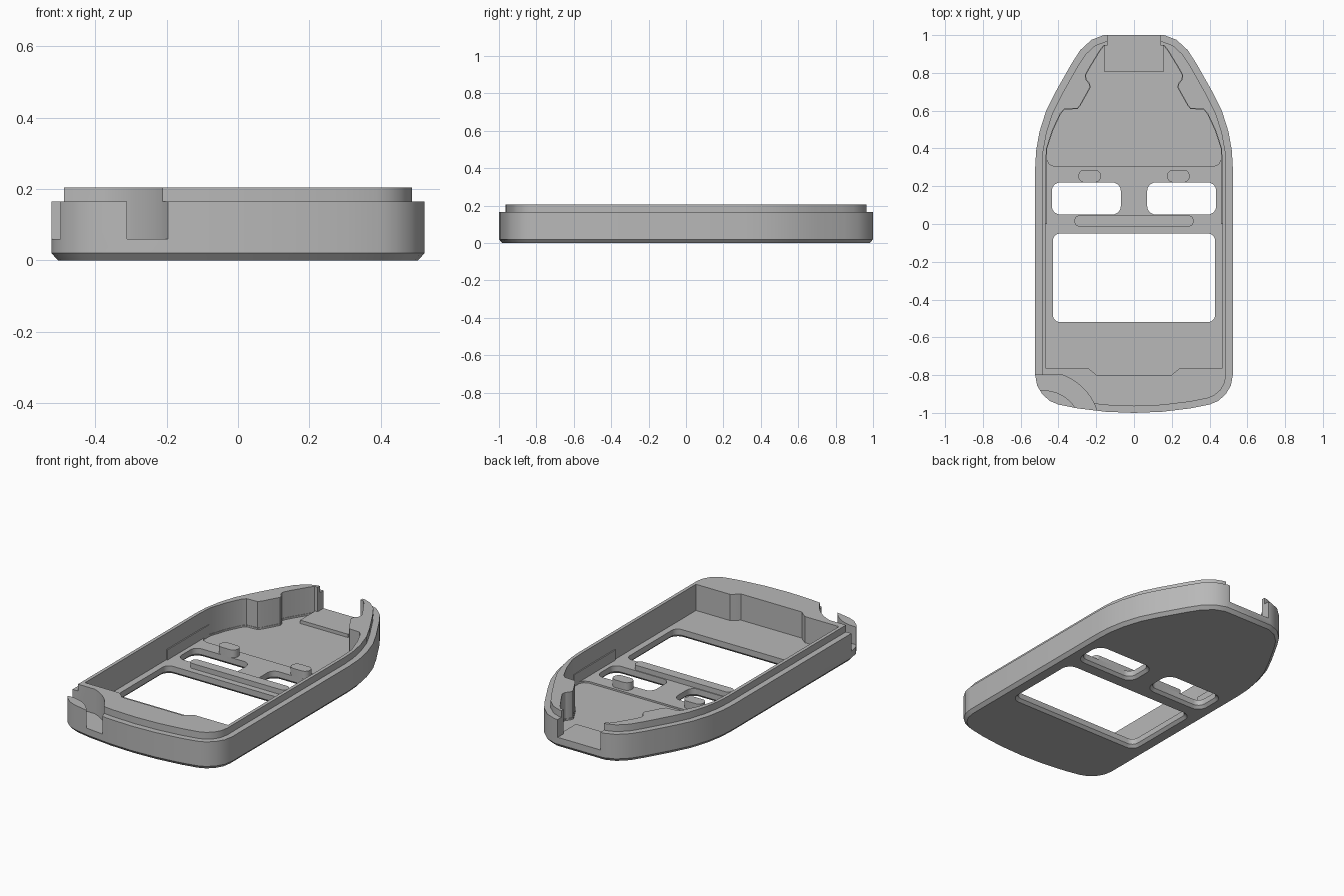
import bpy, bmesh, math
from mathutils import Vector

old = bpy.data.objects.get("Cube")
if old:
    bpy.data.objects.remove(old, do_unlink=True)

grey = bpy.data.materials.new("plain grey")
grey.use_nodes = True
grey.diffuse_color = (0.48, 0.48, 0.48, 1)
grey.node_tree.nodes["Principled BSDF"].inputs["Base Color"].default_value = (0.48, 0.48, 0.48, 1)


def mirrored(half):
    """Close a right-hand half outline (listed front to back) across x = 0."""
    return half + [(-x, y) for x, y in reversed(half) if x > 0]


def inset(points, d):
    """Mitred inset of a counter-clockwise outline."""
    result = []
    for i, p in enumerate(points):
        p = Vector(p)
        a = (p - Vector(points[i - 1])).normalized()
        b = (Vector(points[(i + 1) % len(points)]) - p).normalized()
        na, nb = Vector((-a.y, a.x)), Vector((-b.y, b.x))
        result.append(p + (na + nb) * (d / (1 + na.dot(nb))))
    return result


def rounded(x0, x1, y0, y1, r, steps=6):
    """Rounded rectangle outline."""
    points = []
    corners = [(x1 - r, y0 + r), (x1 - r, y1 - r), (x0 + r, y1 - r), (x0 + r, y0 + r)]
    for k, (cx, cy) in enumerate(corners):
        for s in range(steps + 1):
            t = math.pi / 2 * (k - 1 + s / steps)
            points.append((cx + r * math.cos(t), cy + r * math.sin(t)))
    return points


def loft(name, outline, layers):
    """Closed solid through (height, inset) copies of an outline."""
    bm = bmesh.new()
    rings = [[bm.verts.new((p[0], p[1], z)) for p in inset(outline, d)] for z, d in layers]
    n = len(outline)
    for low, high in zip(rings, rings[1:]):
        for i in range(n):
            j = (i + 1) % n
            bm.faces.new((low[i], low[j], high[j], high[i]))
    bm.faces.new(rings[0][::-1])
    bm.faces.new(rings[-1])
    bmesh.ops.recalc_face_normals(bm, faces=bm.faces)
    mesh = bpy.data.meshes.new(name)
    bm.to_mesh(mesh)
    bm.free()
    mesh.materials.append(grey)
    ob = bpy.data.objects.new(name, mesh)
    bpy.context.collection.objects.link(ob)
    return ob


def prism(name, outline, z0, z1):
    return loft(name, outline, [(z0, 0), (z1, 0)])


def activate(ob):
    bpy.ops.object.select_all(action='DESELECT')
    ob.select_set(True)
    bpy.context.view_layer.objects.active = ob


def cut(target, cutter):
    """Subtract the cutter and discard it."""
    mod = target.modifiers.new("cut", 'BOOLEAN')
    mod.operation = 'DIFFERENCE'
    mod.solver = 'EXACT'
    mod.object = cutter
    activate(target)
    bpy.ops.object.modifier_apply(modifier=mod.name)
    bpy.data.objects.remove(cutter, do_unlink=True)


FLOOR, RECESS, NOTCH, RIM, TOP = 0.05, 0.04, 0.06, 0.165, 0.205

# Shell: chamfered foot, straight wall and set-back lip
shell = mirrored([
    (0, -1), (.15, -.994), (.3, -.976), (.4, -.956), (.445, -.937), (.485, -.902),
    (.513, -.855), (.523, -.8), (.523, .3), (.518, .39), (.5, .49), (.465, .6),
    (.415, .7), (.33, .85), (.285, .92), (.225, .975), (.16, 1)])
case = loft("case_shell", shell, [(0, .018), (.02, 0), (RIM, 0), (RIM, .035), (TOP, .035)])

# Cavity with shaped side bosses toward the back
back_wall = [(.468, .3), (.463, .4), (.43, .5), (.39, .585), (.37, .608), (.3, .612),
             (.285, .63), (.232, .725), (.238, .745), (.255, .765), (.257, .79),
             (.235, .83), (.18, .92), (.16, .945)]
cavity = mirrored([(.2, -.8), (.215, -.785), (.245, -.762), (.468, -.762)] + back_wall)
cut(case, prism("cavity_cutter", cavity, FLOOR, .3))

# Shallow floor recess behind the windows
recess = mirrored([(.42, .302), (.45, .314), (.466, .345)] + back_wall[1:])
cut(case, prism("recess_cutter", inset(recess, .003), RECESS, .1))

# Window openings, flared on the underside
for x0, x1, y0, y1, r in ((-.43, .43, -.52, -.05, .04),
                          (.07, .435, .05, .22, .045),
                          (-.435, -.07, .05, .22, .045)):
    opening = rounded(x0, x1, y0, y1, r)
    cut(case, loft("window_cutter", opening, [(-.01, -.026), (.016, 0), (.3, 0)]))

# Connector notch through the back wall
cut(case, prism("notch_cutter", [(-.14, .9), (.14, .9), (.14, 1.1), (-.14, 1.1)], NOTCH, .3))

# Curved strap channel around the front right corner, leaving a post
cx, cy = -.48, -1.08


def arc(r, a0, a1, steps=16):
    return [(cx + r * math.cos(math.radians(a0 + (a1 - a0) * s / steps)),
             cy + r * math.sin(math.radians(a0 + (a1 - a0) * s / steps)))
            for s in range(steps + 1)]


outer = arc(.298, 0, 70)
channel = outer + [(-.6, -.8), (-.6, cy + .16)] + arc(.2, 125, 0)
cut(case, prism("channel_cutter", channel, NOTCH, .3))

# The post left at the corner stops at rim height
post_top = [(cx, cy)] + arc(.25, 0, 130)
cut(case, prism("post_top_cutter", post_top, RIM, .3))

# Details standing on the floor
parts = [case]
parts.append(prism("connector_pad", [(-.157, .805), (.157, .805), (.157, .945), (-.157, .945)],
                   .03, NOTCH))
parts.append(prism("cross_rib", rounded(-.315, .315, -.013, .045, .025), .03, .08))
for side, name in ((1, "left"), (-1, "right")):
    x = side * .235
    parts.append(prism(name + "_peg", rounded(x - .06, x + .06, .22, .287, .033), .03, .095))
    xs = sorted((side * .461, side * .475))
    parts.append(prism(name + "_wall_liner",
                       [(xs[0], 0), (xs[1], 0), (xs[1], .39), (xs[0], .39)], .03, .11))

for ob in parts:
    activate(ob)
    bpy.ops.object.shade_smooth_by_angle(angle=math.radians(28))
